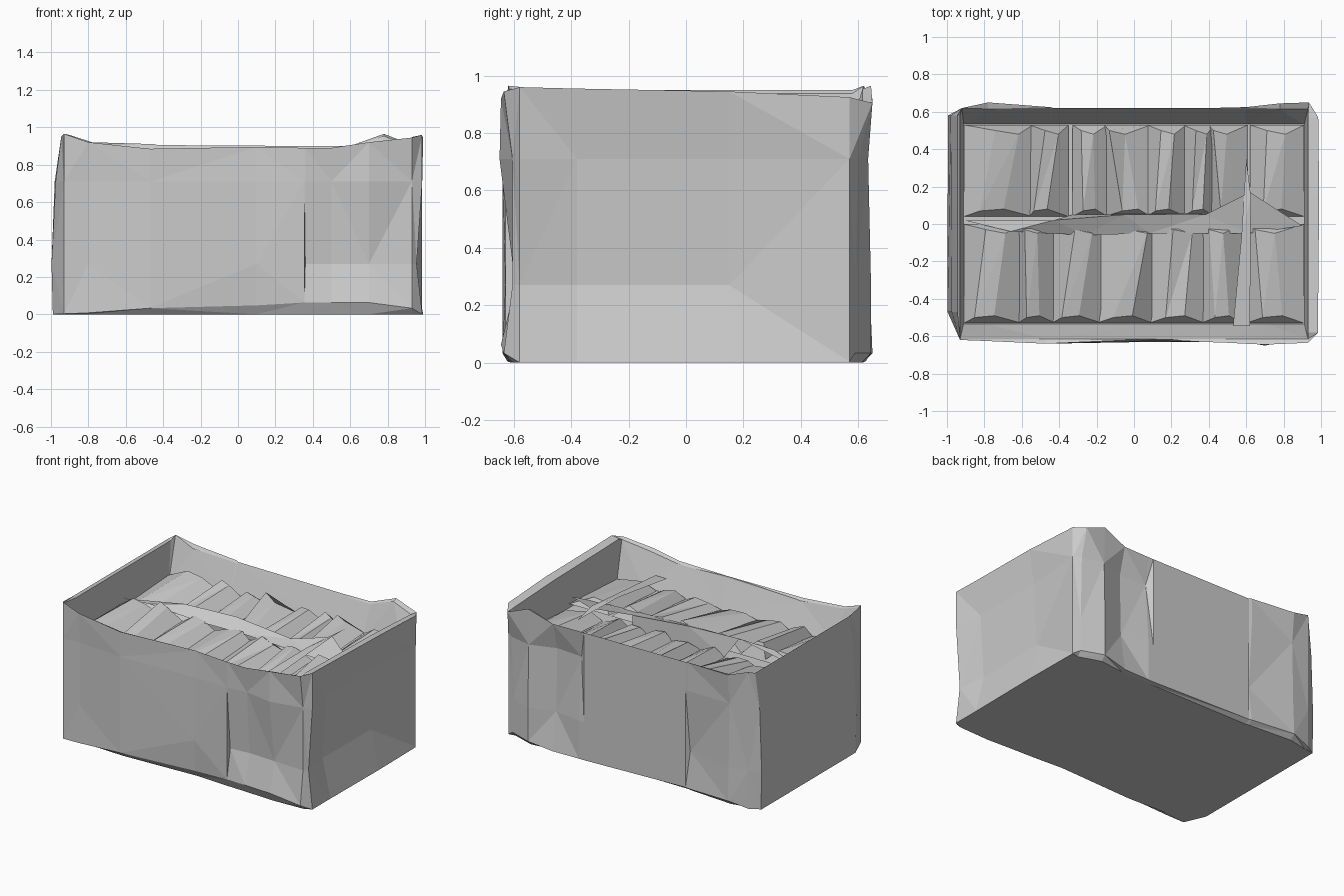
import bpy, math, random
random.seed(4)

grey = bpy.data.materials.new("grey")
grey.diffuse_color = (0.6, 0.6, 0.6, 1)


def make(name, verts, faces):
    me = bpy.data.meshes.new(name)
    me.from_pydata(verts, [], faces)
    me.materials.append(grey)
    ob = bpy.data.objects.new(name, me)
    bpy.context.collection.objects.link(ob)
    return ob


# Outline columns: x, y, bottom z, rim z, inset low, inset high
cols = [
    (-.93, -.62, .00, .965, 0, 0), (-.80, -.625, .005, .92, .01, .01),
    (-.47, -.64, .03, .885, 0, 0), (.10, -.615, .045, .895, -.015, -.01),
    (.355, -.63, .06, .89, 0, 0), (.36, -.63, .06, .89, .03, .0),
    (.50, -.635, .06, .89, .05, .02), (.70, -.645, .06, .92, .05, -.005),
    (.93, -.635, .03, .945, .03, .03),
    (.985, -.58, .00, .96, .03, 0), (.985, -.38, .00, .955, .06, .035),
    (.99, .15, .00, .945, .06, .035), (.985, .57, .00, .925, 0, 0),
    (.935, .65, .03, .905, .06, .05), (.78, .645, .03, .965, .0, .01),
    (.60, .625, .0, .90, .04, .05), (.40, .62, .0, .90, .0, .03),
    (.36, .62, .0, .90, .0, .0),
    (-.43, .62, .02, .905, 0, 0), (-.45, .625, .02, .91, .03, .0),
    (-.78, .65, .03, .92, .01, .02), (-.92, .62, .0, .965, 0, 0),
    (-.945, .58, .0, .95, -.05, -.035), (-.945, -.47, .0, .95, -.052, -.03),
]


def is_side(x, y):
    return abs(x) > .94 and abs(y) < .6


def inset(x, y, d):
    """Move a wall point inward along its wall's own axis."""
    if is_side(x, y):
        return x - math.copysign(1, x) * d, y
    return x, y - math.copysign(1, y) * d


def clamp(x, y, mx, my):
    return max(-mx, min(mx, x)), max(-my, min(my, y))


# Box: base, wall rings, rim, inner lip and inner wall
rings = [[] for _ in range(7)]
for x, y, zb, zr, lo, hi in cols:
    side = is_side(x, y)
    chamfer = x > .9 and y > .6
    bx, by = inset(x, y, -.045) if side and x < 0 else inset(x, y, lo if chamfer else 0)
    rings[0].append((bx, by if side else by * .95, 0))
    rings[1].append((bx, by, zb + .003))
    rings[2].append((*inset(x, y, lo), .27))
    rings[3].append((*inset(x, y, hi), .71))
    rings[4].append((x, y, zr))
    rings[5].append((*clamp(x, y, .93, .615), zr - .012))
    rings[6].append((*clamp(x, y, .91, .53), .67))
n = len(cols)
faces = [tuple(reversed(range(n)))]
for r in range(6):
    for i in range(n):
        j = (i + 1) % n
        # alternate the diagonal of each wall panel for a crumpled look
        a, b, c, d = r * n + i, r * n + j, (r + 1) * n + j, (r + 1) * n + i
        faces += [(a, b, c), (a, c, d)] if (i + r) % 2 else [(a, b, d), (b, c, d)]
make("crumpled_box", [v for ring in rings for v in ring], faces)

# Sheet below the contents
make("contents_base", [(-.92, -.535, .69), (.92, -.535, .69), (.92, .535, .69),
                       (-.92, .535, .69)], [(0, 1, 2, 3)])


def lump(name, x0, x1, y0, y1, ra, rb, z):
    """Angular mound with a skewed ridge from x=ra (low front) to x=rb (high back)."""
    w = (x1 - x0) * .17
    j = lambda: random.uniform(-.02, .02)
    v = [(x0, y0, .69), (x1, y0, .69), (x1, y1, .72), (x0, y1, .72),
         (ra - w, y0 + .03, .75 + j()), (ra + w, y0 + .04, .745 + j()),
         (rb + w, y1 - .05, z - .015 + j()), (rb - w, y1 - .03, z + j())]
    make(name, v, [(4, 5, 6), (4, 6, 7), (0, 1, 5, 4), (1, 2, 6, 5),
                   (2, 3, 7, 6), (3, 0, 4, 7)])


# Two rows of mounds: x edges, ridge ends, height
back = [(-.91, -.54, -.76, -.68, .82), (-.56, -.35, -.50, -.44, .80),
        (-.33, -.14, -.24, -.25, .79), (-.16, .09, -.02, -.09, .80),
        (.07, .28, .15, .18, .80), (.26, .43, .34, .36, .79),
        (.40, .61, .50, .46, .80), (.62, .91, .74, .76, .80)]
front = [(-.91, -.60, -.80, -.74, .81), (-.62, -.42, -.54, -.55, .82),
         (-.44, -.17, -.34, -.27, .81), (-.20, .10, -.06, .02, .81),
         (.08, .38, .22, .26, .80), (.36, .58, .47, .44, .80),
         (.60, .91, .74, .70, .80)]
for i, (x0, x1, a, b, z) in enumerate(back):
    lump(f"back_mound_{i}", x0, x1, .04, .53, a, b, z)
for i, (x0, x1, a, b, z) in enumerate(front):
    lump(f"front_mound_{i}", x0, x1, -.53, .0, a, b, z)

# Creased sheet along the middle, between the rows
make("middle_fold",
     [(-.91, .02, .75), (-.43, .02, .84), (-.05, .05, .84), (.38, .05, .80), (.62, .17, .83),
      (.90, -.01, .77), (.62, -.05, .77), (.08, -.05, .79), (-.26, -.06, .79), (-.66, -.04, .80),
      (-.33, .05, .69), (.38, .06, .69)],
     [(0, 9, 1), (1, 9, 8), (1, 8, 2), (2, 8, 7), (2, 7, 3), (3, 7, 6), (3, 6, 4), (4, 6, 5),
      (10, 1, 2), (10, 2, 3, 11)])

# Narrow strip lying across the contents
make("cross_strip",
     [(.53, -.545, .79), (.62, -.545, .79), (.625, .15, .84), (.60, .35, .82), (.575, -.06, .83)],
     [(0, 1, 2, 4), (4, 2, 3)])
